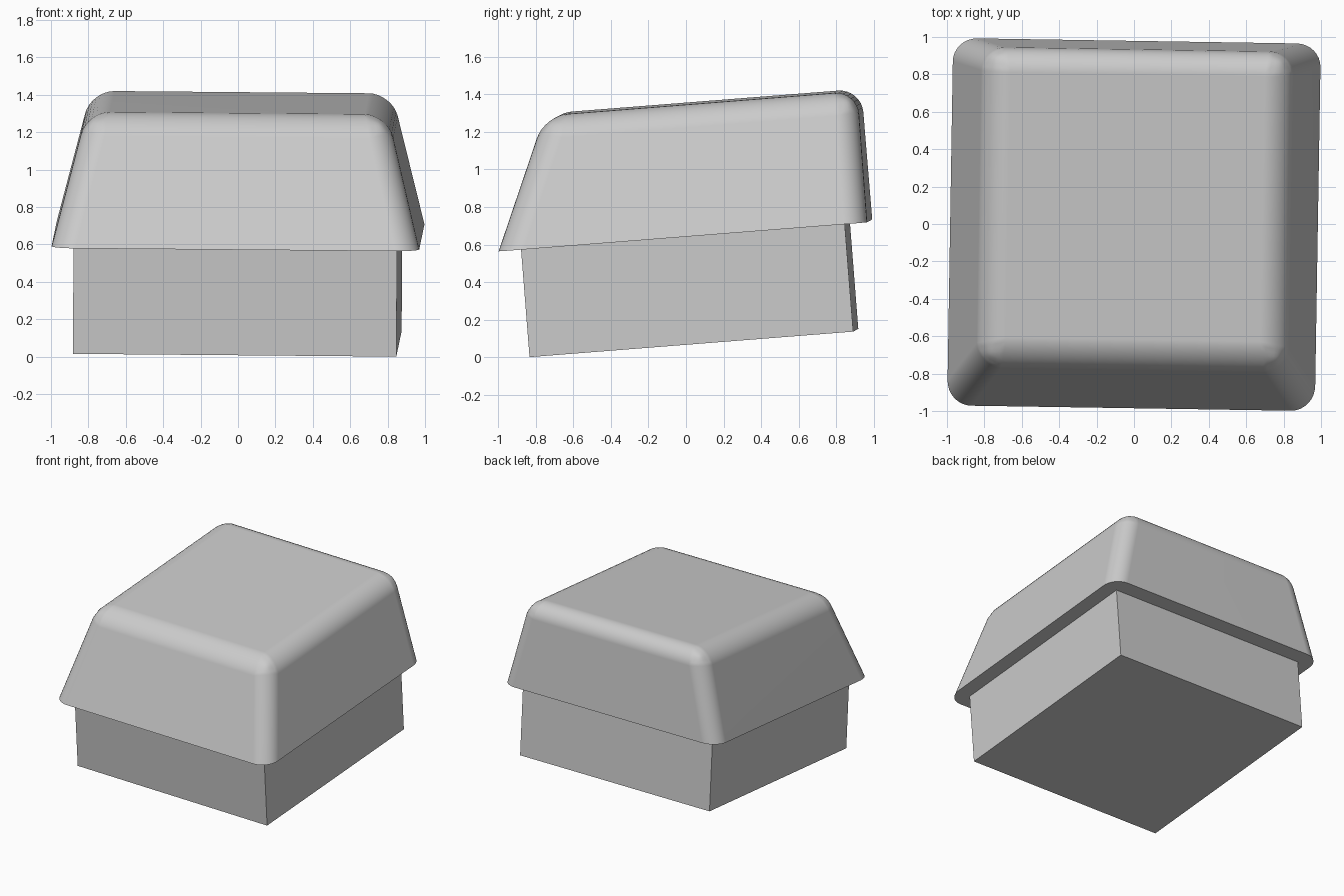
import bpy, bmesh
from math import radians
from mathutils import Euler, Matrix

cube = bpy.data.objects.get("Cube")
if cube:
    bpy.data.objects.remove(cube, do_unlink=True)

# One plain grey material
grey = bpy.data.materials.new("light grey")
grey.use_nodes = True
colour = (0.6, 0.6, 0.6, 1)
grey.diffuse_color = colour
grey.node_tree.nodes["Principled BSDF"].inputs["Base Color"].default_value = colour

# The whole button leans slightly back to front
tilt = Euler((radians(4.5), radians(0.5), radians(-0.9))).to_matrix().to_4x4()
placement = Matrix.Translation((0, -0.003, 0.649)) @ tilt


def tapered_block(name, low, high, z0, z1, rounding=0):
    """Block between two rectangles, each given as half width, front y, back y."""
    bm = bmesh.new()
    rings = []
    for (w, front, back), z in ((low, z0), (high, z1)):
        corners = ((-w, front), (w, front), (w, back), (-w, back))
        rings.append([bm.verts.new((x, y, z)) for x, y in corners])
    bottom, top = rings
    bm.faces.new(bottom[::-1])
    bm.faces.new(top)
    for i in range(4):
        j = (i + 1) % 4
        bm.faces.new((bottom[i], bottom[j], top[j], top[i]))
    if rounding:
        # Round every edge except those of the bottom rim
        edges = [e for e in bm.edges if any(v in top for v in e.verts)]
        bmesh.ops.bevel(bm, geom=edges, offset=rounding, offset_type='OFFSET',
                        segments=8, profile=0.5, affect='EDGES')
    bmesh.ops.recalc_face_normals(bm, faces=bm.faces)
    mesh = bpy.data.meshes.new(name)
    bm.to_mesh(mesh)
    bm.free()
    mesh.materials.append(grey)
    obj = bpy.data.objects.new(name, mesh)
    bpy.context.collection.objects.link(obj)
    obj.matrix_world = placement
    return obj


# Square stem with sharp edges
tapered_block("stem", (0.865, -0.865, 0.865), (0.865, -0.865, 0.865), -0.575, 0.02)

# Rounded cap: sloping front and sides, upright back
cap = tapered_block("cap", (0.983, -0.985, 0.985), (0.805, -0.687, 0.985),
                    0, 0.7, rounding=0.125)
bpy.ops.object.select_all(action='DESELECT')
cap.select_set(True)
bpy.context.view_layer.objects.active = cap
bpy.ops.object.shade_smooth_by_angle(angle=radians(30))
weighted = cap.modifiers.new("flat panels", 'WEIGHTED_NORMAL')
weighted.keep_sharp = True
